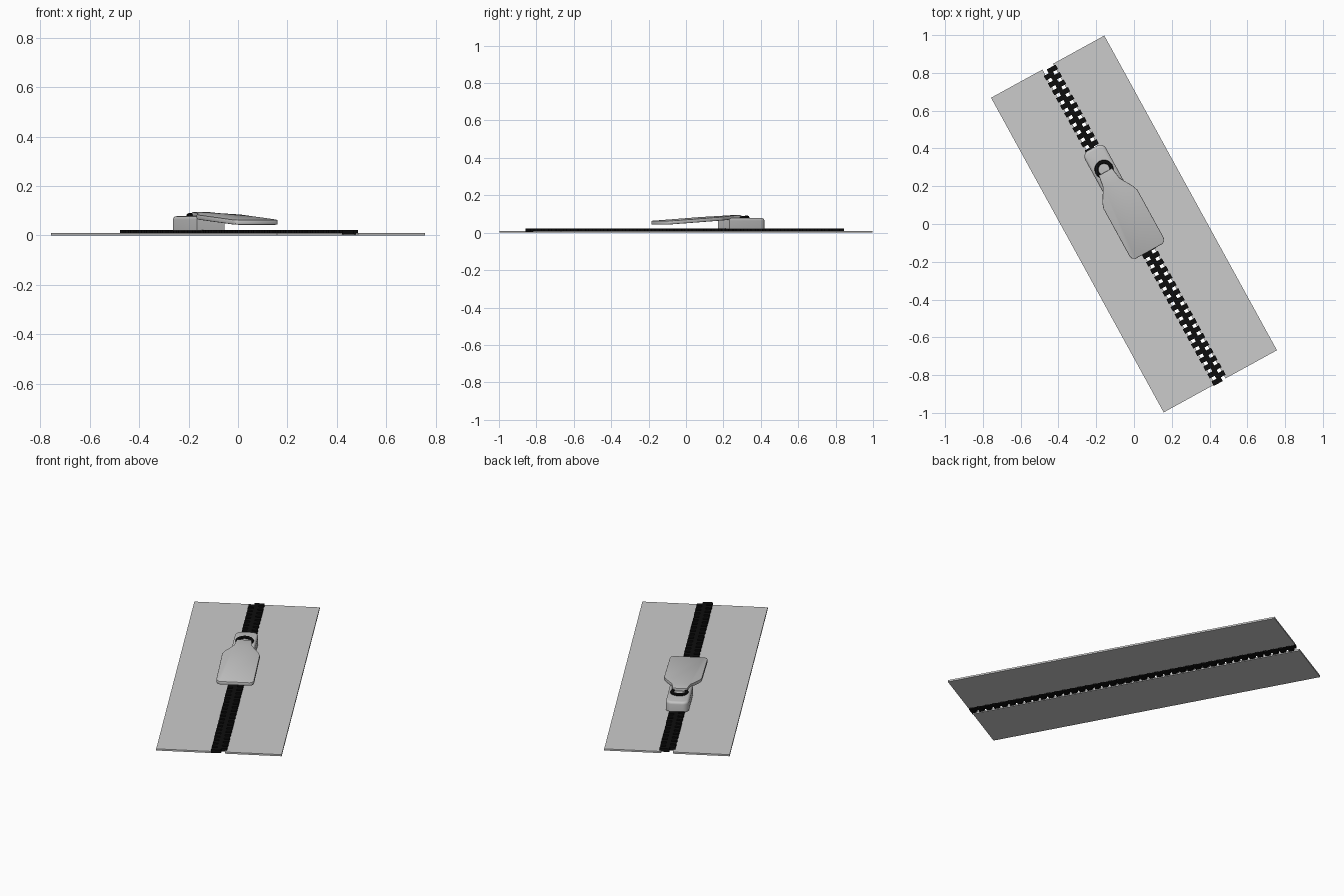
import bpy, bmesh, math
from mathutils import Matrix

if "Cube" in bpy.data.objects:
    bpy.data.objects.remove(bpy.data.objects["Cube"])

ROT = Matrix.Rotation(math.radians(28.75), 4, 'Z')   # whole zip lies diagonally


def material(name, c):
    m = bpy.data.materials.new(name)
    m.diffuse_color = (*c, 1)
    m.use_nodes = True
    m.node_tree.nodes["Principled BSDF"].inputs["Base Color"].default_value = m.diffuse_color
    return m


CLOTH = material("light grey cloth", (0.6, 0.6, 0.6))
METAL = material("grey metal", (0.55, 0.55, 0.55))
BLACK = material("black", (0.004, 0.004, 0.004))


def finish(bm, name, mat, smooth=False):
    bm.transform(ROT)
    bmesh.ops.recalc_face_normals(bm, faces=bm.faces)
    me = bpy.data.meshes.new(name)
    bm.to_mesh(me)
    bm.free()
    me.materials.append(mat)
    ob = bpy.data.objects.new(name, me)
    bpy.context.collection.objects.link(ob)
    if smooth:
        bpy.context.view_layer.objects.active = ob
        ob.select_set(True)
        bpy.ops.object.shade_smooth_by_angle(angle=math.radians(35))
        ob.select_set(False)
    return ob


def add_box(bm, x0, x1, y0, y1, z0, z1):
    m = Matrix.Translation(((x0 + x1) / 2, (y0 + y1) / 2, (z0 + z1) / 2))
    m = m @ Matrix.Diagonal((x1 - x0, y1 - y0, z1 - z0, 1))
    bmesh.ops.create_cube(bm, size=1, matrix=m)


# fabric tapes either side of the gap
for side, name in ((-1, "left_tape"), (1, "right_tape")):
    bm = bmesh.new()
    xs = sorted((side * 0.032, side * 0.342))
    add_box(bm, *xs, -0.95, 0.95, 0, 0.01)
    finish(bm, name, CLOTH)

# two staggered rows of interlocking teeth
PITCH, COUNT = 0.045, 42
for side, name in ((-1, "left_teeth"), (1, "right_teeth")):
    bm = bmesh.new()
    for i in range(COUNT):
        y = -0.955 + PITCH * (i + (0.5 if side > 0 else 0))
        xs = sorted((-side * 0.012, side * 0.042))
        add_box(bm, *xs, y, y + 0.027, 0.004, 0.023)
    finish(bm, name, BLACK)

# slider body with rounded corners
bm = bmesh.new()
add_box(bm, -0.063, 0.063, 0.23, 0.458, 0.02, 0.078)
upright = [e for e in bm.edges
           if abs(e.verts[0].co.z - e.verts[1].co.z) > 0.01 and e.verts[0].co.y > 0.4]
bmesh.ops.bevel(bm, geom=upright, offset=0.035, segments=6, profile=0.5, affect='EDGES')
top = [e for e in bm.edges if all(v.co.z > 0.07 for v in e.verts)]
bmesh.ops.bevel(bm, geom=top, offset=0.014, segments=4, profile=0.5, affect='EDGES')
finish(bm, "slider_body", METAL, True)

# ring joining the pull tab to the slider
bm = bmesh.new()
N, K = 28, 10
tilt = Matrix.Translation((0, 0.3, 0.08)) @ Matrix.Rotation(math.radians(3), 4, 'X')
grid = []
for i in range(N):
    a = 2 * math.pi * i / N
    row = []
    for k in range(K):
        b = 2 * math.pi * k / K
        r = 0.04 + 0.01 * math.cos(b)
        row.append(bm.verts.new((r * math.cos(a), r * math.sin(a), 0.009 * math.sin(b))))
    grid.append(row)
for i in range(N):
    for k in range(K):
        n, q = (i + 1) % N, (k + 1) % K
        bm.faces.new((grid[i][k], grid[n][k], grid[n][q], grid[i][q]))
bm.transform(Matrix.Translation((0, 0.03, 0)) @ tilt)
finish(bm, "pull_ring", BLACK, True)

# pull tab: spade outline, thickened, sloping down toward its wide end
half = [(0.04, 0.315), (0.05, 0.25), (0.092, 0.18), (0.103, 0.15),
        (0.103, -0.14), (0.097, -0.156), (0.082, -0.165)]
outline = half + [(-x, y) for x, y in reversed(half)]
bm = bmesh.new()
face = bm.faces.new([bm.verts.new((x, y, 0)) for x, y in outline])
ext = bmesh.ops.extrude_face_region(bm, geom=[face])
for v in ext["geom"]:
    if isinstance(v, bmesh.types.BMVert):
        v.co.z += 0.02
rim = [e for e in bm.edges if abs(e.verts[0].co.z - e.verts[1].co.z) < 0.001]
bmesh.ops.bevel(bm, geom=rim, offset=0.004, segments=2, profile=0.5, affect='EDGES')
for v in bm.verts:
    v.co.z += 0.043 + 0.032 * (v.co.y + 0.165) / 0.48
finish(bm, "pull_tab", METAL, True)
